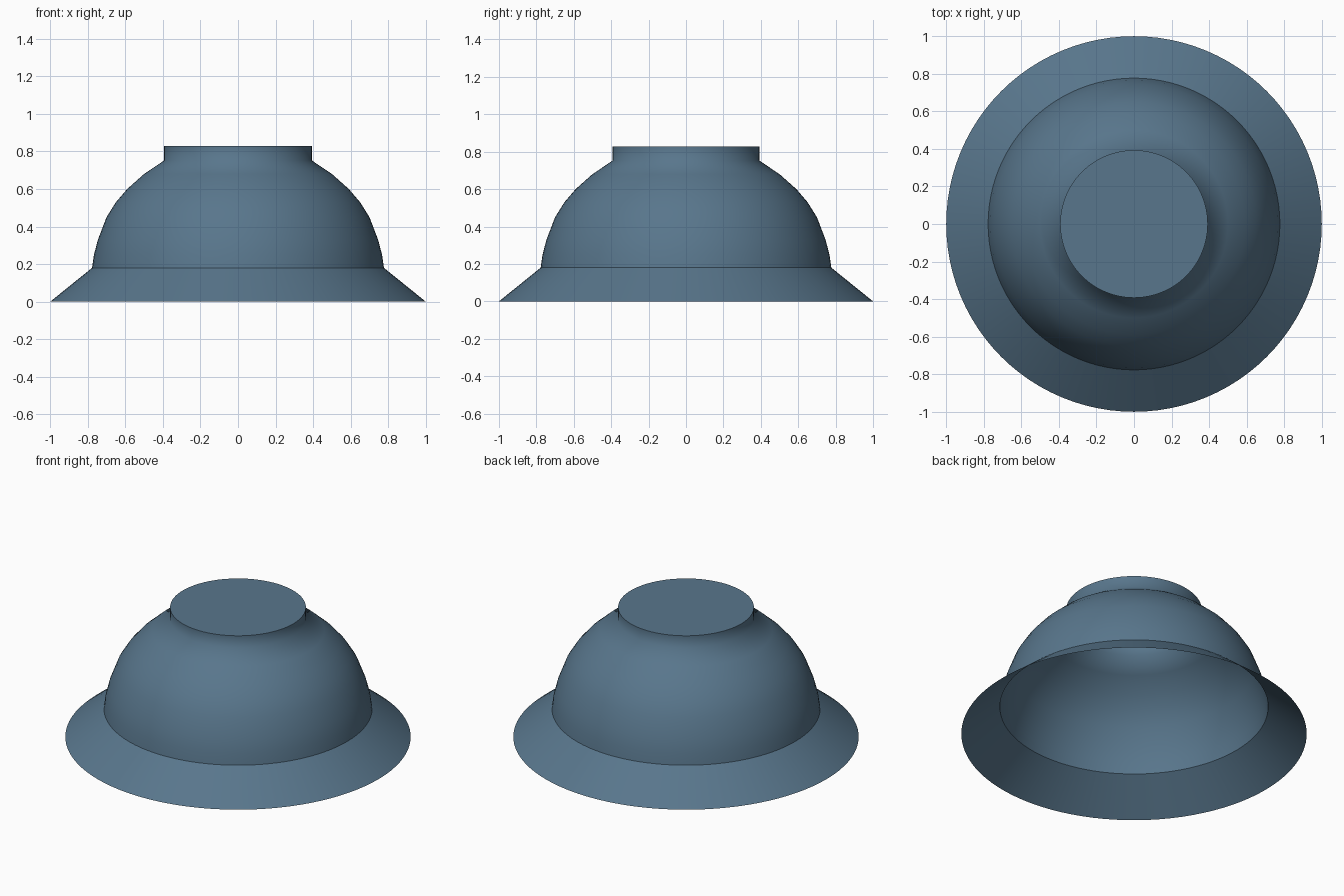
import bpy
import bmesh
import math

if "Cube" in bpy.data.objects:
    bpy.data.objects.remove(bpy.data.objects["Cube"])

SIDES = 96

steel_blue = bpy.data.materials.new("steel_blue")
steel_blue.diffuse_color = (0.098, 0.181, 0.262, 1)
steel_blue.use_nodes = True
steel_blue.node_tree.nodes["Principled BSDF"].inputs["Base Color"].default_value = steel_blue.diffuse_color


def lathe(name, profile, cap=False):
    """Turn an (r, z) profile, listed from bottom to top, around the z axis."""
    bm = bmesh.new()
    rings = [[bm.verts.new((r * math.cos(2 * math.pi * i / SIDES),
                            r * math.sin(2 * math.pi * i / SIDES), z))
              for i in range(SIDES)] for r, z in profile]
    for low, high in zip(rings, rings[1:]):
        for i in range(SIDES):
            j = (i + 1) % SIDES
            bm.faces.new((low[i], low[j], high[j], high[i]))
    if cap:
        bm.faces.new(rings[-1])
    mesh = bpy.data.meshes.new(name)
    bm.to_mesh(mesh)
    bm.free()
    mesh.materials.append(steel_blue)
    obj = bpy.data.objects.new(name, mesh)
    bpy.context.collection.objects.link(obj)
    bpy.ops.object.select_all(action='DESELECT')
    obj.select_set(True)
    bpy.context.view_layer.objects.active = obj
    bpy.ops.object.shade_smooth_by_angle(angle=math.radians(65))
    return obj


# Sloping brim, a thin open shell
lathe("brim", [(1.0, 0.0), (0.777, 0.18)])

# Domed shell running into the short closed collar on top
dome = [(0.777, 0.18), (0.767, 0.25), (0.746, 0.33), (0.70, 0.45),
        (0.65, 0.53), (0.59, 0.60), (0.50, 0.68), (0.393, 0.752)]
lathe("dome_and_collar", dome + [(0.393, 0.828)], cap=True)
